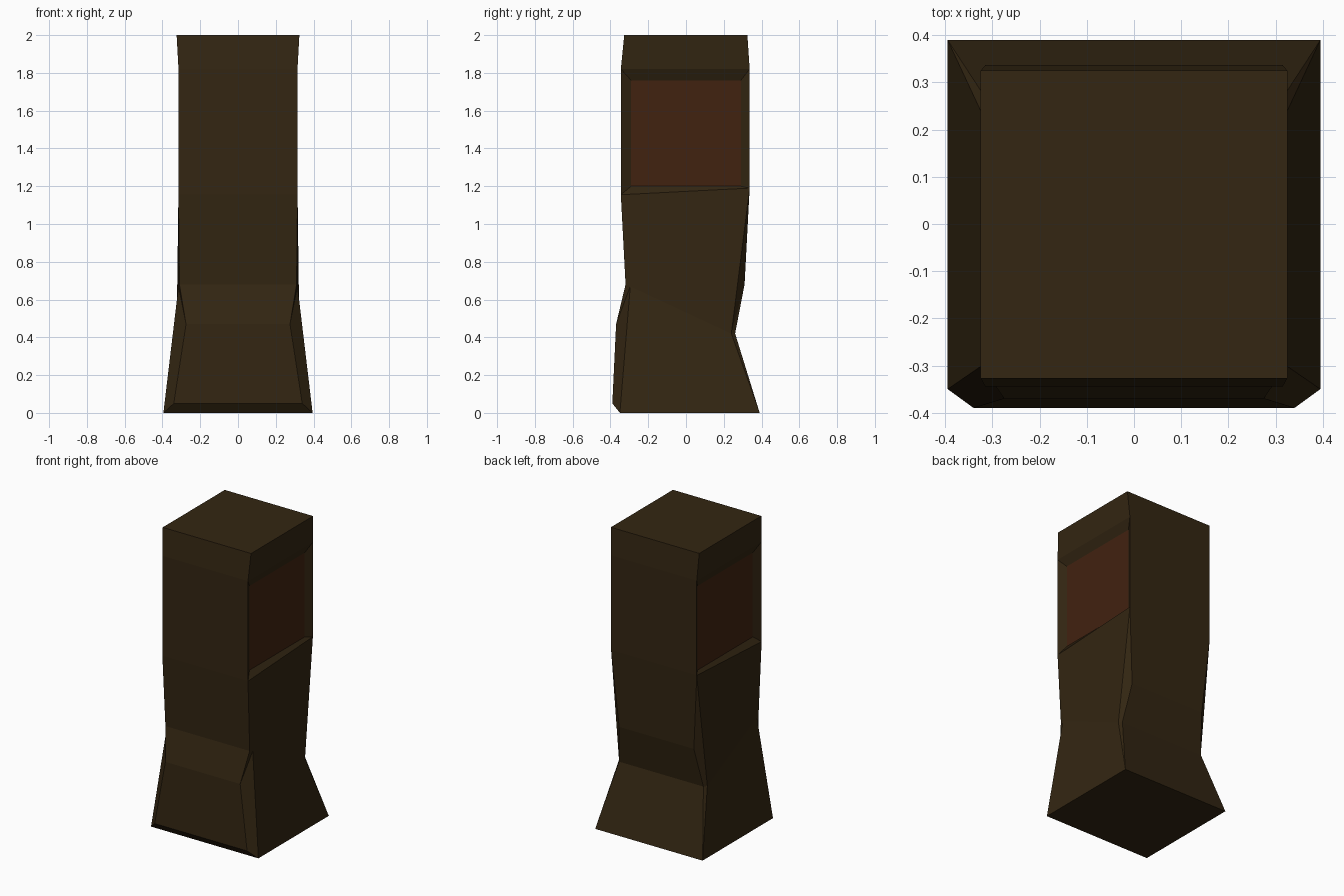
import bpy, bmesh

if "Cube" in bpy.data.objects:
    bpy.data.objects.remove(bpy.data.objects["Cube"])

def material(name, rgb):
    m = bpy.data.materials.new(name)
    m.diffuse_color = (*rgb, 1.0)
    m.use_nodes = True
    m.node_tree.nodes["Principled BSDF"].inputs["Base Color"].default_value = m.diffuse_color
    return m

dark = material("dark brown", (0.033, 0.019, 0.006))
rust = material("rust brown", (0.053, 0.016, 0.0053))

# Right-hand corner points of the front and back faces, from bottom to top
front = [(.395, -.35, 0), (.34, -.39, .05), (.275, -.37, .47), (.31, -.32, .68),
         (.315, -.345, 1.155), (.315, -.345, 1.82), (.325, -.327, 2)]
back = [(.395, .39, 0), (.31, .26, .42), (.275, .31, .68),
        (.315, .337, 1.19), (.315, .337, 1.82), (.325, .325, 2)]
# Waist points of the side face, and the sunken side panel
waist = [(.315, -.295, .67), (.325, .24, .42)]
panel = [(.288, y, z) for y, z in ((-.29, 1.2), (.29, 1.2), (.29, 1.76), (-.29, 1.76))]

bm = bmesh.new()

def points(pts, side):
    return [bm.verts.new((x * side, y, z)) for x, y, z in pts]

R, L = ([points(p, s) for p in (front, back, waist, panel)] for s in (1, -1))

# Front and back walls span from left to right
for k in (0, 1):
    for i in range(len(R[k]) - 1):
        bm.faces.new((L[k][i], R[k][i], R[k][i + 1], L[k][i + 1]))

# Top and bottom caps
for i in (0, -1):
    bm.faces.new((L[0][i], R[0][i], R[1][i], L[1][i]))

# Side walls, the same on both sides
for f, b, w, p in (R, L):
    # Front and back chamfers
    for face in ((f[0], f[1], f[2], w[0]), (f[2], f[3], w[0]), (f[3], f[4], w[0]),
                 (b[0], b[1], w[1]), (b[1], b[2], w[1]), (b[2], b[3], w[1])):
        bm.faces.new(face)
    # Lower, middle and top side faces
    bm.faces.new((f[0], b[0], w[1], w[0]))
    bm.faces.new((w[0], w[1], b[3], f[4]))
    bm.faces.new((f[5], b[4], b[5], f[6]))
    # Bevelled rim and coloured recessed panel
    rim = (f[4], b[3], b[4], f[5])
    for i in range(4):
        j = (i + 1) % 4
        bm.faces.new((rim[i], rim[j], p[j], p[i]))
    bm.faces.new(p).material_index = 1

bmesh.ops.recalc_face_normals(bm, faces=bm.faces)
mesh = bpy.data.meshes.new("pillar")
bm.to_mesh(mesh)
bm.free()
mesh.materials.append(dark)
mesh.materials.append(rust)
bpy.context.collection.objects.link(bpy.data.objects.new("pillar", mesh))
